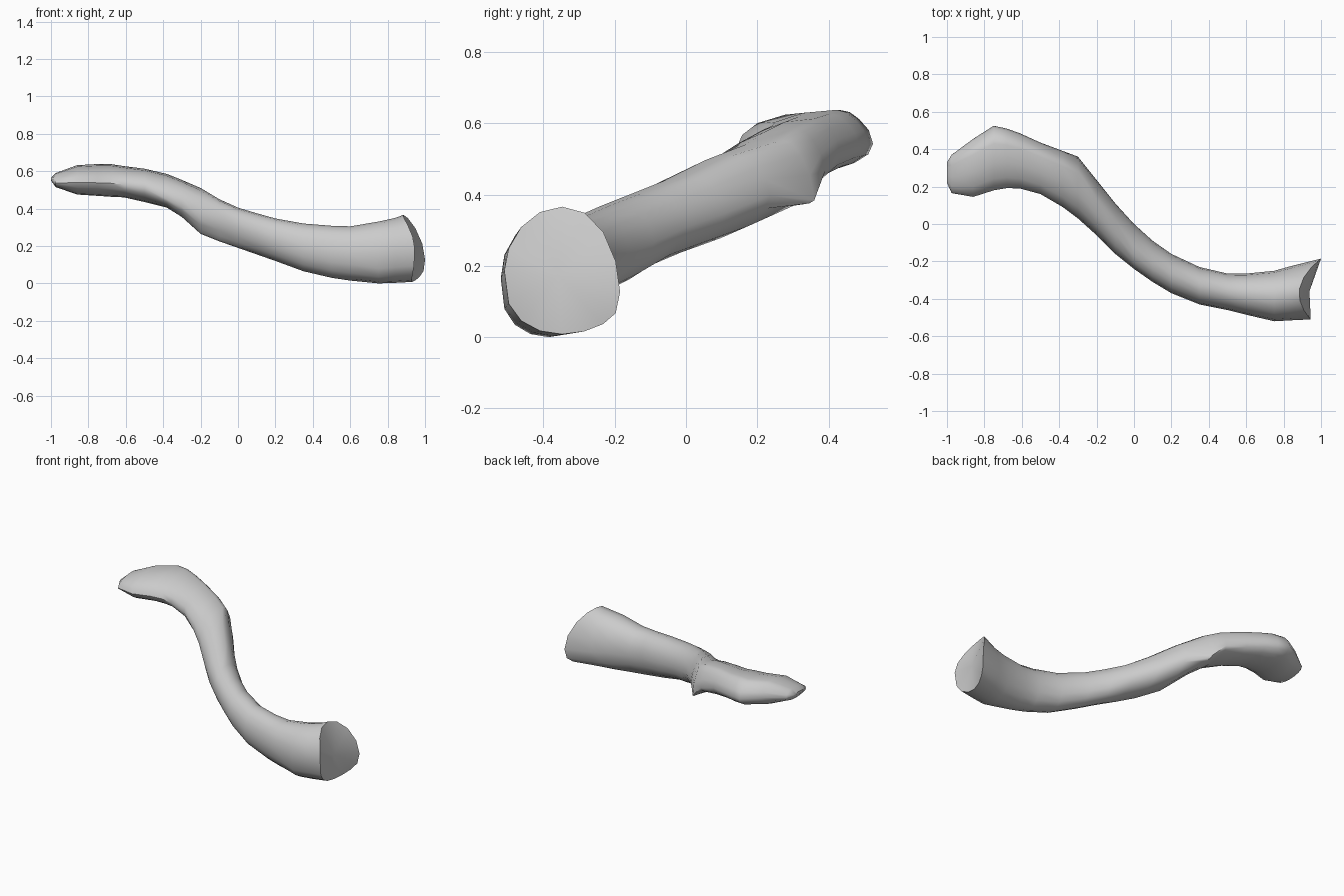
import bpy, bmesh
from math import sin, cos, pi

SIDES = 16
# Cross-sections along the bone: x, y front, y back, z low, z high, back tilt of the widest line
STATIONS = [
    (-1.00, 0.22, 0.33, 0.55, 0.565, 0.0),
    (-0.975, 0.165, 0.37, 0.515, 0.59, 0.0),
    (-0.86, 0.145, 0.455, 0.475, 0.632, 0.0),
    (-0.75, 0.18, 0.525, 0.468, 0.638, -0.01),
    (-0.68, 0.192, 0.51, 0.463, 0.638, -0.01),
    (-0.61, 0.19, 0.485, 0.46, 0.627, -0.01),
    (-0.50, 0.16, 0.435, 0.435, 0.613, -0.01),
    (-0.38, 0.09, 0.39, 0.405, 0.585, -0.03),
    (-0.30, 0.03, 0.36, 0.355, 0.553, -0.07),
    (-0.20, -0.06, 0.235, 0.265, 0.51, 0.01),
    (-0.10, -0.16, 0.11, 0.225, 0.45, 0.01),
    (0.00, -0.24, 0.00, 0.19, 0.405, 0.01),
    (0.10, -0.31, -0.09, 0.155, 0.375, 0.0),
    (0.20, -0.37, -0.16, 0.12, 0.347, 0.0),
    (0.35, -0.43, -0.23, 0.065, 0.32, 0.0),
    (0.50, -0.46, -0.265, 0.03, 0.308, 0.0),
    (0.60, -0.485, -0.265, 0.015, 0.305, 0.0),
    (0.75, -0.52, -0.25, 0.0, 0.33, -0.02),
    (0.84, -0.515, -0.225, 0.003, 0.35, -0.04),
    (0.945, -0.51, -0.185, 0.008, 0.366, -0.06),
]


def section(x, y0, y1, z0, z1, tilt, flare):
    """Rounded section; flare slants the rim of the wide end."""
    # The flat end leans its crest backwards, the middle leans its keel forwards
    crest = 0.45 if x < -0.25 else 0.3 if x < -0.05 else 0.0
    keel = -0.6 if -0.25 < x < -0.05 else -0.4 if -0.35 < x < 0.05 else 0.0
    front_tilt = -0.045 if -0.45 < x < -0.15 else -0.015 if x < -0.05 else 0.0
    if x < -0.99:
        front_tilt = 0.0
    pts = []
    for i in range(SIDES):
        t = 2 * pi * i / SIDES
        c, s = cos(t), sin(t)
        mid = (z0 + z1) / 2 + tilt * max(c, 0) + front_tilt * max(-c, 0)
        top = s > 0
        if top:   # thinner front edge towards the flat end
            power = 1.25 if x < -0.15 and c < 0 else 1.1 if x > 0.8 else 0.95
        else:     # hollow behind the keel, fuller underside at the wide end
            power = 1.35 if keel and c > 0 and x > -0.25 else 0.68 if x > 0.7 else 0.95
        z = mid + ((z1 if top else z0) - mid) * abs(s) ** power
        cy = c + (crest if top else keel) * s * s * (1 - abs(c))
        y = (y0 + y1) / 2 + (y1 - y0) / 2 * cy
        dx = flare * (0.0275 + 0.0275 * c - (0.088 if top else 0.04) * s * s)
        pts.append((x + dx, y, z))
    return pts


bm = bmesh.new()
last = len(STATIONS) - 1
rings = [[bm.verts.new(p) for p in section(*st, 1.0 if k == last else 0.0)]
         for k, st in enumerate(STATIONS)]

# Shaft skin
for a, b in zip(rings, rings[1:]):
    for i in range(SIDES):
        j = (i + 1) % SIDES
        bm.faces.new((a[i], a[j], b[j], b[i]))

# Narrow end cap, and slightly dished cap on the wide end
bm.faces.new(rings[0])
hub = bm.verts.new((0.938, -0.36, 0.17))
for i in range(SIDES):
    bm.faces.new((rings[-1][i], rings[-1][(i + 1) % SIDES], hub))

bmesh.ops.recalc_face_normals(bm, faces=bm.faces)
mesh = bpy.data.meshes.new("collar_bone")
bm.to_mesh(mesh)
bm.free()
bone = bpy.data.objects.new("collar_bone", mesh)
bpy.context.collection.objects.link(bone)

# Smooth shading with a crisp rim
bpy.context.view_layer.objects.active = bone
bone.select_set(True)
bpy.ops.object.shade_smooth_by_angle(angle=0.75)
